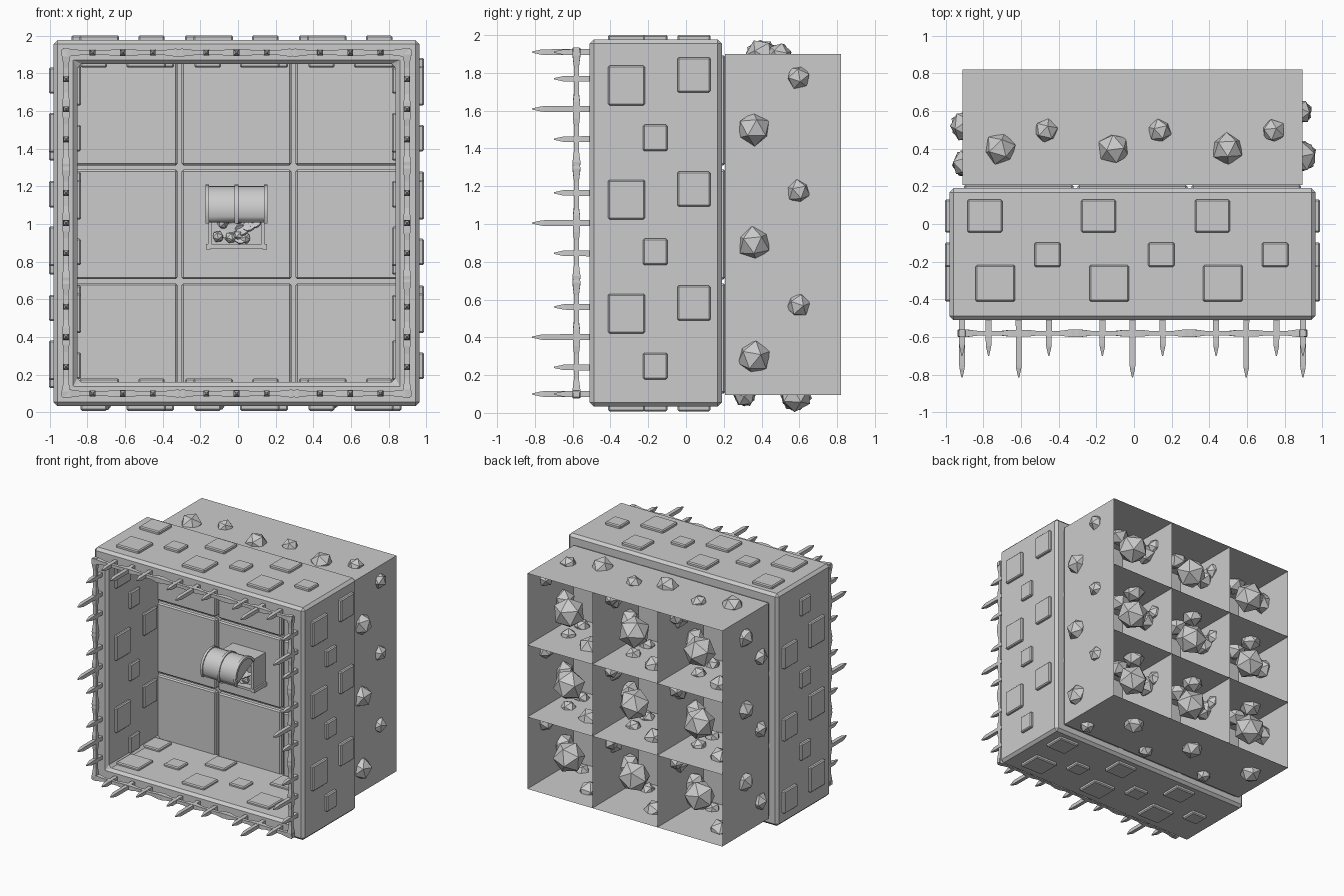
import bpy, bmesh, math, random
from mathutils import Matrix, Vector, Euler

if "Cube" in bpy.data.objects:
    bpy.data.objects.remove(bpy.data.objects["Cube"])

random.seed(4)
CX, CZ, STEP = -0.008, 1.005, 0.604
SEG = (-STEP, 0, STEP)
HALF, INNER = 0.972, 0.845


def finish(bm, name, bevel=0, smooth=False, solid=0):
    bmesh.ops.recalc_face_normals(bm, faces=bm.faces)
    me = bpy.data.meshes.new(name)
    bm.to_mesh(me)
    bm.free()
    ob = bpy.data.objects.new(name, me)
    bpy.context.collection.objects.link(ob)
    if solid:
        m = ob.modifiers.new("thickness", 'SOLIDIFY')
        m.thickness = solid
    if bevel:
        m = ob.modifiers.new("bevel", 'BEVEL')
        m.width, m.segments = bevel, 1
    if smooth:
        bpy.ops.object.select_all(action='DESELECT')
        ob.select_set(True)
        bpy.context.view_layer.objects.active = ob
        bpy.ops.object.shade_smooth_by_angle(angle=math.radians(35))
    return ob


def side(k):
    """Quarter turns of the top side about the frame's depth axis."""
    return Matrix.Translation((CX, 0, CZ)) @ Matrix.Rotation(k * math.pi / 2, 4, 'Y')


def box(bm, c, s, m=Matrix()):
    bmesh.ops.create_cube(bm, size=1, matrix=m @ Matrix.Translation(c) @ Matrix.Diagonal((*s, 1)))


def rock(bm, c, r):
    rot = Euler([random.uniform(0, 6.28) for _ in range(3)]).to_matrix().to_4x4()
    bmesh.ops.create_icosphere(bm, subdivisions=1, radius=r, matrix=Matrix.Translation(c) @ rot)


def loft(bm, rings, m, caps=True):
    vs = [[bm.verts.new(m @ Vector(p)) for p in ring] for ring in rings]
    n = len(vs[0])
    for a, b in zip(vs, vs[1:]):
        for i in range(n):
            bm.faces.new((a[i], a[(i + 1) % n], b[(i + 1) % n], b[i]))
    if caps:
        bm.faces.new(vs[0])
        bm.faces.new(vs[-1])


# Deep square frame
bm = bmesh.new()
prof = [(HALF, -0.51), (HALF, 0.19), (INNER, 0.19), (INNER, -0.51)]
corners = [(-1, -1), (1, -1), (1, 1), (-1, 1), (-1, -1)]
loft(bm, [[(r * sx, y, r * sz) for r, y in prof] for sx, sz in corners], side(0), caps=False)
bmesh.ops.remove_doubles(bm, verts=bm.verts, dist=1e-4)
finish(bm, "frame", bevel=0.022)

# Raised square tiles, outside and inside each wall
tiles = [(-0.18, 0.042, 0.186, 0.175), (0.153, -0.163, 0.14, 0.13), (-0.124, -0.315, 0.21, 0.195)]
bm = bmesh.new()
for k in range(4):
    for s in SEG:
        for u, y, w, d in tiles:
            box(bm, (s + u, y, HALF + 0.002), (w, d, 0.045), side(k))
            if abs(s - u) + w / 2 < INNER + 0.08:
                box(bm, (s - u, y, INNER), (w, d, 0.04), side(k))
finish(bm, "wall_tiles", bevel=0.008)

# Spiked fence around the front opening
bm = bmesh.new()


def square(r, axis, t, y=-0.58, z=0.905):
    q = [(-r, -r), (r, -r), (r, r), (-r, r)]
    if axis == 'u':
        return [(t, y + a, z + b) for a, b in q]
    return [(t[0] + a, t[1], z + b) for a, b in q]


for k in range(4):
    for s in SEG:
        rail = [(-0.325, .017), (-0.29, .021), (-0.22, .013), (-0.08, .013), (-0.04, .018),
                (0.05, .018), (0.09, .013), (0.22, .013), (0.28, .021), (0.325, .017)]
        loft(bm, [square(r, 'u', s + u) for u, r in rail], side(k))
        for u, tip in ((-0.16, -0.70), (0, -0.815), (0.16, -0.70)):
            post = [(-0.49, .016), (tip + 0.065, .015), (tip + 0.05, .014), (tip, .003)]
            loft(bm, [square(r, 'v', (s + u, y)) for y, r in post], side(k))
finish(bm, "spiked_fence")

# Nine back slabs, with grooves between
bm = bmesh.new()
for sx in SEG:
    for sz in SEG:
        box(bm, (CX + sx, 0.184, CZ - 0.007 + sz), (STEP - 0.022, 0.05, STEP - 0.022))
finish(bm, "back_slabs", bevel=0.01)

# Thin walls of nine compartments, open at the back
bm = bmesh.new()
zc, h = CZ - 0.007, 1.5 * STEP - 0.004
for i in range(4):
    t = (i - 1.5) * h / 1.5
    for quad in ([(CX + t, y, zc + v) for y, v in ((.207, -h), (.82, -h), (.82, h), (.207, h))],
                 [(CX + v, y, zc + t) for y, v in ((.207, -h), (.82, -h), (.82, h), (.207, h))]):
        bm.faces.new([bm.verts.new(p) for p in quad])
bm.faces.new([bm.verts.new((CX + a * h, 0.209, zc + b * h)) for a, b in corners[:4]])
finish(bm, "compartment_walls")

# Faceted rocks set in the walls of every compartment
H = STEP / 2
layout = [(H - .015, .36, -.10, .092), (H - .015, .595, .175, .066),
          (-H + .02, .52, .13, .085), (-H + .02, .32, -.11, .075),
          (-.10, .40, H - .01, .088), (.145, .495, H - .01, .066),
          (-.11, .58, -H + .0, .088), (.15, .31, -H + .0, .062),
          (0, .695, 0, .125)]
bm = bmesh.new()
for sx in SEG:
    for sz in SEG:
        for x, y, z, r in layout:
            rock(bm, (CX + sx + x, y, zc + sz + z), r)
finish(bm, "rocks")

# Treasure chest: open box mounted on the middle slab, mouth facing forward
bm = bmesh.new()
z0, z1, y0, y1, w = 0.87, 1.14, 0.0, 0.165, 0.15
mid, dep = (z0 + z1) / 2, (y0 + y1) / 2
box(bm, (CX, y1 - 0.008, mid), (2 * w, 0.016, z1 - z0))
for z in (z0 + 0.01, z1 - 0.01):
    box(bm, (CX, dep, z), (2 * w, y1 - y0, 0.02))
for sx in (-1, 1):
    box(bm, (CX + sx * (w - 0.01), dep, mid), (0.02, y1 - y0, z1 - z0))
    box(bm, (CX + sx * w, dep, z0 + 0.01), (0.026, y1 - y0 + 0.01, 0.03))
finish(bm, "chest_box")

# Barrel lid, opened sixty degrees about the hinge
hinge = Matrix.Translation((CX, y0, z1)) @ Matrix.Rotation(math.radians(-60), 4, 'X')


def arch(r, x, n=12):
    # closed lid: hinge at origin, dome toward -y, diameter along -z
    return [(x, -r * math.sin(math.pi * i / n), -0.135 + r * math.cos(math.pi * i / n)) for i in range(n + 1)]


bm = bmesh.new()
a = [bm.verts.new(hinge @ Vector(p)) for p in arch(0.13, -0.155)]
b = [bm.verts.new(hinge @ Vector(p)) for p in arch(0.13, 0.155)]
for i in range(12):
    bm.faces.new((a[i], a[i + 1], b[i + 1], b[i]))
bm.faces.new(a)
bm.faces.new(b)
finish(bm, "chest_lid", smooth=True, solid=0.008)

# Metal bands over the lid
bm = bmesh.new()
for x in (-0.155, 0, 0.155):
    rings = []
    for p, q in zip(arch(0.138, x), arch(0.118, x)):
        rings.append([(p[0] - .01, *p[1:]), (p[0] + .01, *p[1:]), (q[0] + .01, *q[1:]), (q[0] - .01, *q[1:])])
    loft(bm, rings, hinge)
finish(bm, "lid_bands", smooth=True)

# Coins and gems filling the box
bm = bmesh.new()
for i in range(26):
    p = (CX + random.uniform(-.105, .105), random.uniform(.03, .07), random.uniform(.91, 1.1))
    if i % 3 == 0:
        rock(bm, p, 0.032)
    else:
        m = Matrix.Translation(p) @ Euler((random.uniform(.8, 2.2), random.uniform(-.6, .6), 0)).to_matrix().to_4x4()
        bmesh.ops.create_cone(bm, cap_ends=True, segments=10, radius1=.034, radius2=.034, depth=.012, matrix=m)
box(bm, (CX, 0.1, mid), (0.26, 0.08, 0.24))
finish(bm, "treasure")
